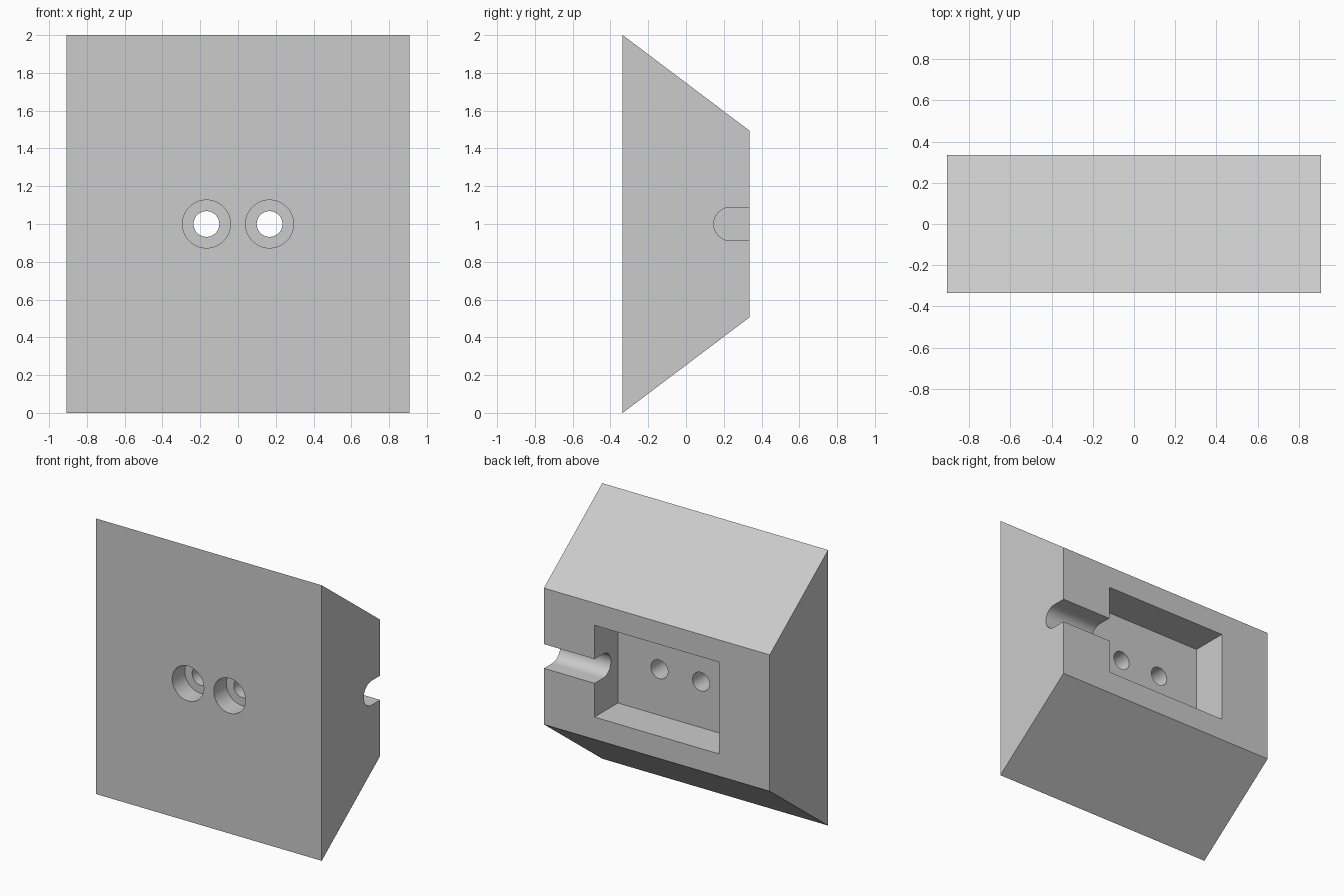
import bpy, bmesh
from math import sin, cos, pi
from mathutils import Matrix, Vector

if "Cube" in bpy.data.objects:
    bpy.data.objects.remove(bpy.data.objects["Cube"], do_unlink=True)

HALF_W, HALF_D, MID = 0.907, 0.335, 1.0

grey = bpy.data.materials.new("light_grey")
grey.use_nodes = True
grey.diffuse_color = (0.6, 0.6, 0.6, 1)
grey.node_tree.nodes["Principled BSDF"].inputs["Base Color"].default_value = (0.6, 0.6, 0.6, 1)


def finish(name, bm):
    bmesh.ops.recalc_face_normals(bm, faces=bm.faces)
    mesh = bpy.data.meshes.new(name)
    bm.to_mesh(mesh)
    bm.free()
    mesh.materials.append(grey)
    ob = bpy.data.objects.new(name, mesh)
    bpy.context.collection.objects.link(ob)
    return ob


def prism(name, profile, x0, x1):
    """Extrude a (y, z) profile along x."""
    bm = bmesh.new()
    face = bm.faces.new([bm.verts.new((x0, y, z)) for y, z in profile])
    ext = bmesh.ops.extrude_face_region(bm, geom=[face])
    verts = [v for v in ext["geom"] if isinstance(v, bmesh.types.BMVert)]
    bmesh.ops.translate(bm, verts=verts, vec=Vector((x1 - x0, 0, 0)))
    return finish(name, bm)


def bore(name, x, radius, y0, y1):
    """Cylinder along y."""
    bm = bmesh.new()
    place = Matrix.Translation((x, (y0 + y1) / 2, MID)) @ Matrix.Rotation(pi / 2, 4, "X")
    bmesh.ops.create_cone(bm, cap_ends=True, segments=64, radius1=radius,
                          radius2=radius, depth=y1 - y0, matrix=place)
    return finish(name, bm)


# Wedge-sided block
block = prism("block", [(-HALF_D, 0), (HALF_D, 0.505), (HALF_D, 1.495), (-HALF_D, 2)],
              -HALF_W, HALF_W)

# Rectangular pocket in the back
floor = HALF_D - 0.268
cutters = [prism("pocket_cutter", [(floor, 0.667), (0.6, 0.667), (0.6, 1.333), (floor, 1.333)],
                 -0.5, 0.5)]

# Round-bottomed cable slot from the pocket to the left side
r, cy = 0.088, 0.235
arc = [(cy - r * sin(a), MID + r * cos(a)) for a in (pi * i / 24 for i in range(25))]
cutters.append(prism("slot_cutter", [(0.6, MID + r)] + arc + [(0.6, MID - r)], 0.4, 1.1))

# Two counterbored screw holes through to the pocket
for side in (-1, 1):
    x = side * 0.167
    cutters.append(bore("counterbore_cutter", x, 0.127, -0.5, -HALF_D + 0.145))
    cutters.append(bore("hole_cutter", x, 0.068, -0.45, 0.2))

# Cut the block
bpy.ops.object.select_all(action="DESELECT")
block.select_set(True)
bpy.context.view_layer.objects.active = block
for cutter in cutters:
    cutter.hide_render = True
    mod = block.modifiers.new(cutter.name, "BOOLEAN")
    mod.operation, mod.solver, mod.object = "DIFFERENCE", "EXACT", cutter
    bpy.ops.object.modifier_apply(modifier=mod.name)
    bpy.data.objects.remove(cutter, do_unlink=True)

bpy.ops.object.shade_smooth_by_angle(angle=pi / 6)
